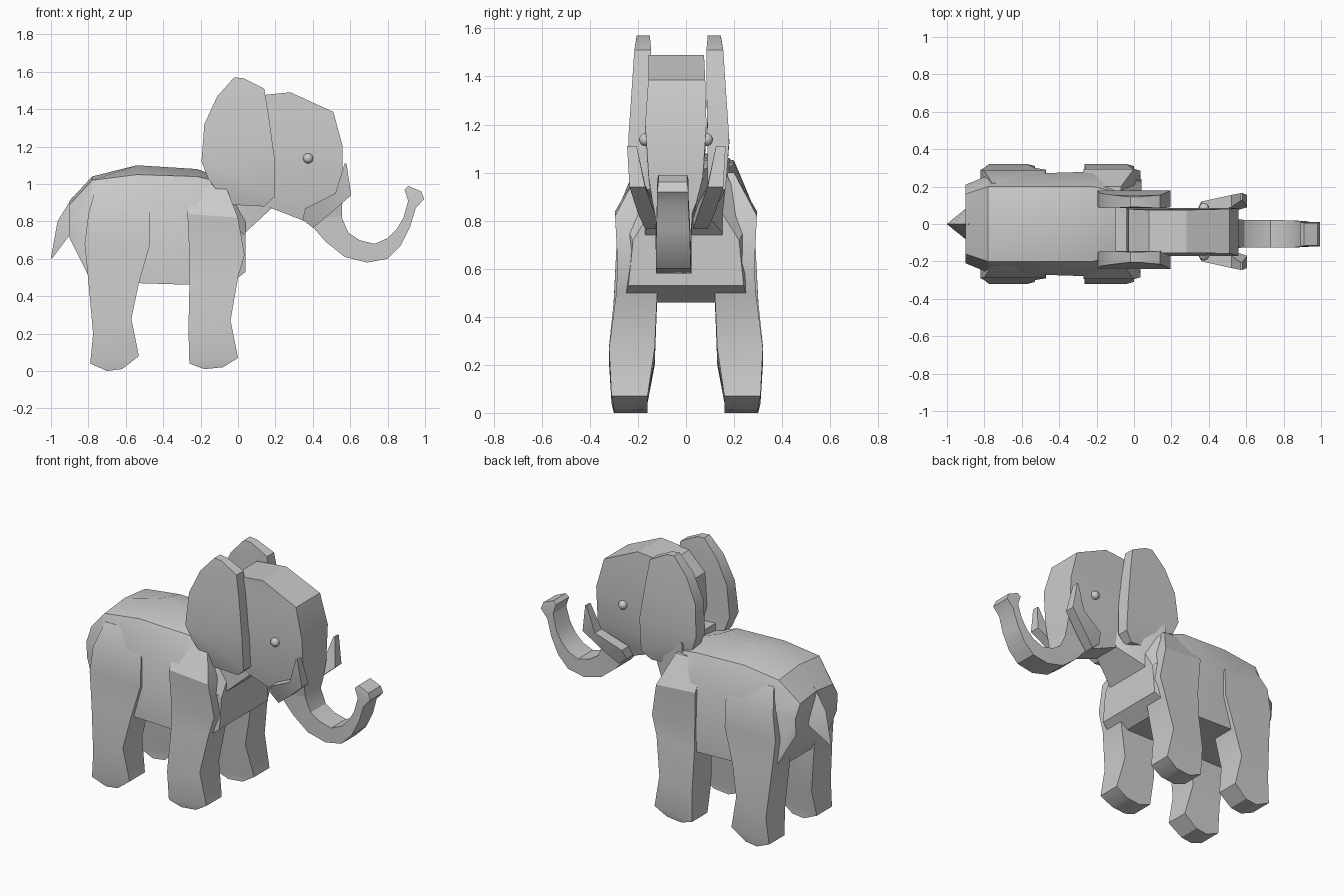
import bpy, bmesh, math


def make(name, rings):
    """Loft a closed solid through rings of equal point count."""
    bm = bmesh.new()
    loops = [[bm.verts.new(p) for p in ring] for ring in rings]
    n = len(loops[0])
    for a, b in zip(loops, loops[1:]):
        for i in range(n):
            bm.faces.new((a[i], a[(i + 1) % n], b[(i + 1) % n], b[i]))
    bm.faces.new(loops[0])
    bm.faces.new(loops[-1])
    bmesh.ops.recalc_face_normals(bm, faces=bm.faces)
    me = bpy.data.meshes.new(name)
    bm.to_mesh(me)
    bm.free()
    ob = bpy.data.objects.new(name, me)
    bpy.context.collection.objects.link(ob)
    smooth(ob)
    return ob


def smooth(ob):
    bpy.ops.object.select_all(action='DESELECT')
    ob.select_set(True)
    bpy.context.view_layer.objects.active = ob
    bpy.ops.object.shade_smooth_by_angle(angle=math.radians(30))


def slab(name, rows, mirror=None):
    """Rows are (ax, az, bx, bz, y0, y1): two profile points and a y range."""
    if mirror is not None:
        rows = [(a, b, c, d, 2 * mirror - y0, 2 * mirror - y1) for a, b, c, d, y0, y1 in rows]
    return make(name, [[(ax, y0, az), (bx, y0, bz), (bx, y1, bz), (ax, y1, az)]
                       for ax, az, bx, bz, y0, y1 in rows])


def pair(name, rows, centre):
    slab(name + "_left", rows)
    slab(name + "_right", rows, centre)


# Body: (x, crown z, then half width and z of shoulder edge, flank, belly)
sections = [
    (-0.90, 0.91, 0.16, 0.89, 0.21, 0.81, 0.20, 0.71),
    (-0.78, 1.04, 0.20, 1.02, 0.26, 0.86, 0.26, 0.47),
    (-0.54, 1.10, 0.20, 1.05, 0.27, 0.88, 0.27, 0.47),
    (-0.22, 1.08, 0.20, 1.04, 0.28, 0.86, 0.27, 0.46),
    (-0.05, 1.02, 0.16, 1.00, 0.27, 0.80, 0.26, 0.46),
    (0.04, 0.92, 0.12, 0.88, 0.22, 0.72, 0.24, 0.53),
]
make("body", [[(x, 0, zc), (x, ht, zt), (x, hs, zs), (x, hb, zb),
               (x, -hb, zb), (x, -hs, zs), (x, -ht, zt)]
              for x, zc, ht, zt, hs, zs, hb, zb in sections])

# Legs
pair("hind_leg", [
    (-0.76, 0.98, -0.52, 0.98, 0.12, 0.22),
    (-0.80, 0.84, -0.47, 0.84, 0.12, 0.285),
    (-0.82, 0.68, -0.47, 0.68, 0.12, 0.29),
    (-0.80, 0.48, -0.53, 0.47, 0.12, 0.30),
    (-0.775, 0.20, -0.57, 0.28, 0.13, 0.32),
    (-0.79, 0.04, -0.53, 0.08, 0.16, 0.31),
    (-0.70, 0.00, -0.62, 0.01, 0.16, 0.30)], 0)
pair("front_leg", [
    (-0.26, 1.00, -0.07, 1.00, 0.10, 0.20),
    (-0.27, 0.84, 0.00, 0.82, 0.10, 0.295),
    (-0.26, 0.62, 0.035, 0.62, 0.10, 0.285),
    (-0.26, 0.46, 0.00, 0.50, 0.12, 0.29),
    (-0.265, 0.22, -0.04, 0.27, 0.13, 0.32),
    (-0.26, 0.04, 0.00, 0.07, 0.16, 0.31),
    (-0.18, 0.01, -0.08, 0.02, 0.16, 0.30)], 0)

# Neck
slab("neck", [
    (-0.10, 1.06, -0.10, 0.60, -0.18, 0.18),
    (0.045, 1.05, 0.05, 0.75, -0.17, 0.15),
    (0.22, 1.00, 0.18, 0.87, -0.13, 0.05)])

# Head
slab("head", [
    (0.08, 1.47, 0.28, 1.49, -0.155, 0.075),
    (-0.03, 1.36, 0.51, 1.385, -0.157, 0.08),
    (-0.04, 1.15, 0.56, 1.20, -0.17, 0.085),
    (0.02, 0.95, 0.56, 0.98, -0.155, 0.07),
    (0.18, 0.87, 0.557, 0.88, -0.14, 0.045),
    (0.36, 0.80, 0.555, 0.83, -0.13, 0.025)])

# Trunk
slab("trunk", [
    (0.33, 0.83, 0.556, 0.90, -0.13, 0.03),
    (0.40, 0.77, 0.555, 0.82, -0.128, 0.025),
    (0.47, 0.69, 0.59, 0.74, -0.126, 0.022),
    (0.57, 0.61, 0.65, 0.70, -0.125, 0.022),
    (0.69, 0.58, 0.73, 0.68, -0.125, 0.022),
    (0.80, 0.60, 0.80, 0.71, -0.125, 0.02),
    (0.87, 0.67, 0.85, 0.76, -0.125, 0.018),
    (0.92, 0.77, 0.885, 0.82, -0.123, 0.015),
    (0.95, 0.87, 0.91, 0.91, -0.12, 0.01),
    (0.995, 0.92, 0.89, 0.97, -0.12, 0.01),
    (0.98, 0.96, 0.91, 0.99, -0.115, 0.005)])

# Ears
pair("ear", [
    (-0.02, 1.57, 0.03, 1.565, -0.205, -0.15),
    (-0.11, 1.47, 0.14, 1.51, -0.215, -0.145),
    (-0.18, 1.32, 0.165, 1.36, -0.225, -0.145),
    (-0.195, 1.12, 0.195, 1.14, -0.24, -0.15),
    (-0.16, 1.03, 0.195, 0.93, -0.225, -0.15),
    (-0.06, 0.89, 0.14, 0.88, -0.20, -0.145)], -0.03)

# Tusks
pair("tusk", [
    (0.345, 0.81, 0.40, 0.765, 0.03, 0.09),
    (0.36, 0.87, 0.48, 0.83, 0.05, 0.12),
    (0.52, 0.95, 0.605, 0.94, 0.09, 0.155),
    (0.57, 1.11, 0.58, 1.11, 0.125, 0.165)], -0.04)

# Tail: a ridged wedge narrowing to a point
make("tail", [[(x0, -w, z0), (x0, w, z0), (x1, 0, z1)] for x0, z0, w, x1, z1 in [
    (-0.84, 0.95, 0.02, -0.885, 0.93),
    (-0.89, 0.74, 0.09, -0.965, 0.80),
    (-0.995, 0.60, 0.005, -1.0, 0.605)]])

# Eyes
for side, y in (("left", -0.168), ("right", 0.085)):
    bpy.ops.mesh.primitive_uv_sphere_add(segments=16, ring_count=10, radius=0.027,
                                         location=(0.375, y, 1.137))
    eye = bpy.context.object
    eye.name = "eye_" + side
    smooth(eye)
